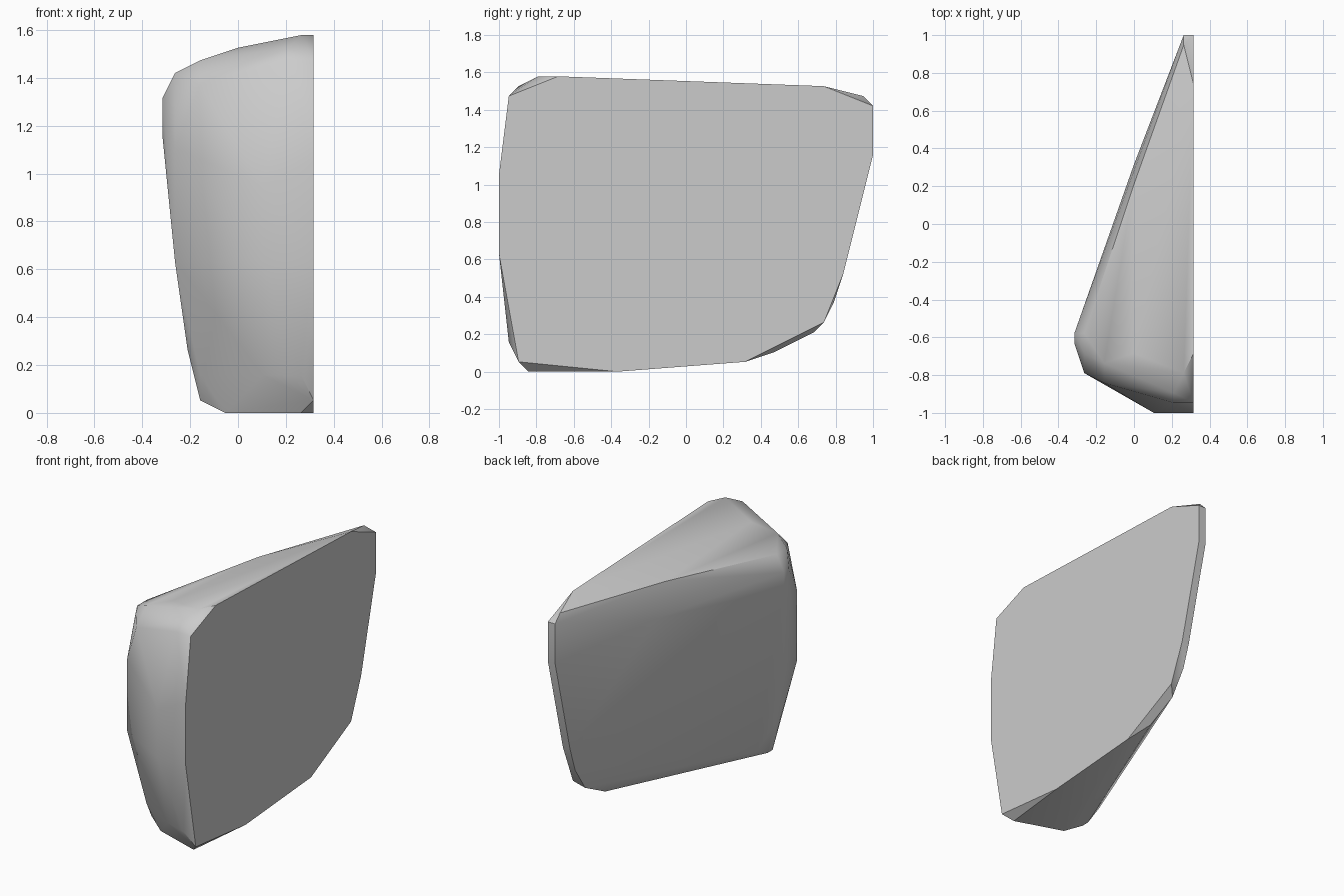
import bpy
import bmesh
import math

# Remove the default cube only
default_cube = bpy.data.objects.get("Cube")
if default_cube:
    bpy.data.objects.remove(default_cube, do_unlink=True)

GRID = 1 / 19  # all corners of the stone sit on this grid

# Flat cut face of the stone, as (y, z) corners in grid steps
cut_face = [(-18, 28), (-13, 30), (14, 29), (19, 27), (19, 22), (16, 10), (14, 5),
            (6, 1), (-7, 0), (-17, 1), (-19, 12), (-19, 20)]

# Worn rim just behind the cut face
worn_rim = [(-15, 30), (18, 28), (19, 27), (19, 22), (16, 10), (15, 7), (13, 4),
            (9, 2), (-16, 0), (-18, 3)]

# Rounded body, tapering towards the far ridge
sections = {
    6: cut_face,
    5: worn_rim,
    4: [(-17, 29), (-18, 28)],
    2: [(-19, 12), (-19, 18), (-17, 3)],
    0: [(-13, 29), (4, 28), (6, 24)],
    -1: [(-14, 0)],
    -3: [(-14, 28), (-16, 26), (-14, 3), (-13, 1), (-12, 1), (-10, 2)],
    -4: [(-12, 5), (-13, 5)],
    -5: [(-13, 27), (-11, 27), (-15, 21), (-15, 12), (-12, 12)],
    -6: [(-11, 25), (-12, 25), (-12, 22), (-11, 23)],
}


def make_material(name, colour):
    """One flat colour for the viewport and for renders."""
    material = bpy.data.materials.new(name)
    material.use_nodes = True
    material.diffuse_color = colour
    shader = next(n for n in material.node_tree.nodes if n.type == "BSDF_PRINCIPLED")
    shader.inputs["Base Color"].default_value = colour
    return material


def make_stone(name, slices, material):
    """Wrap a convex skin around the section corners."""
    bm = bmesh.new()
    for x, corners in slices.items():
        for y, z in corners:
            bm.verts.new((x * GRID, y * GRID, z * GRID))
    result = bmesh.ops.convex_hull(bm, input=bm.verts[:], use_existing_faces=False)
    loose = {g for g in result["geom_interior"] + result["geom_unused"]
             if isinstance(g, bmesh.types.BMVert)}
    bmesh.ops.delete(bm, geom=list(loose), context="VERTS")
    # Merge coplanar triangles so the cut face is one clean polygon
    bmesh.ops.dissolve_limit(bm, angle_limit=math.radians(1),
                             verts=bm.verts[:], edges=bm.edges[:])
    bmesh.ops.recalc_face_normals(bm, faces=bm.faces[:])
    mesh = bpy.data.meshes.new(name)
    bm.to_mesh(mesh)
    bm.free()
    mesh.materials.append(material)
    stone = bpy.data.objects.new(name, mesh)
    bpy.context.collection.objects.link(stone)
    return stone


# Stone chunk with a smooth worn surface and a crisp cut face
grey = make_material("stone grey", (0.6, 0.6, 0.6, 1))
chunk = make_stone("stone_chunk", sections, grey)

for other in bpy.context.selected_objects:
    other.select_set(False)
chunk.select_set(True)
bpy.context.view_layer.objects.active = chunk
bpy.ops.object.shade_smooth_by_angle(angle=math.radians(40))
